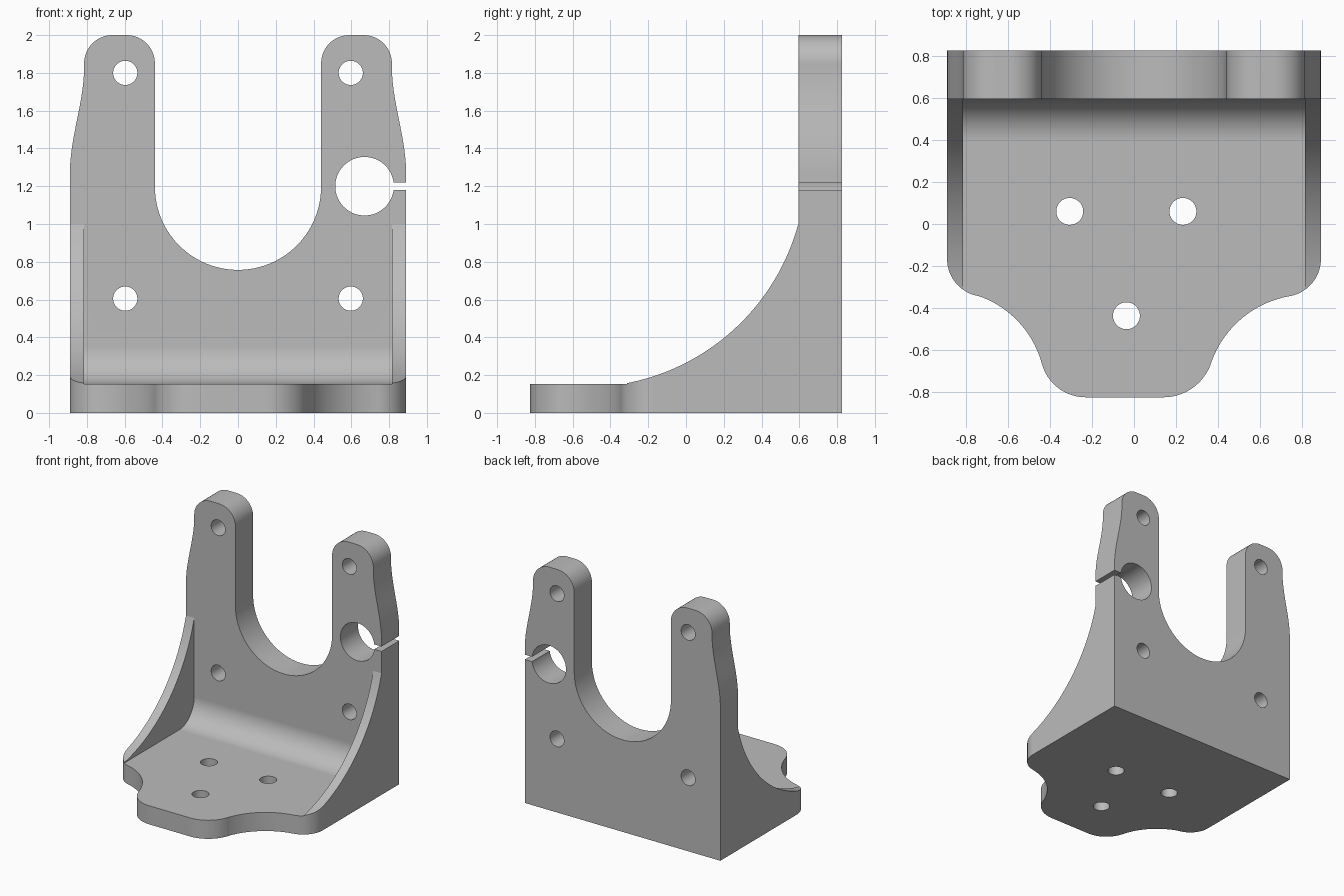
import bpy, bmesh
from math import sin, cos, radians

cube = bpy.data.objects.get("Cube")
if cube:
    bpy.data.objects.remove(cube, do_unlink=True)

grey = bpy.data.materials.new("plain grey")
grey.use_nodes = True
COLOUR = (0.5, 0.5, 0.5, 1)
grey.diffuse_color = COLOUR
grey.node_tree.nodes["Principled BSDF"].inputs["Base Color"].default_value = COLOUR


def arc(cx, cy, r, start, end, steps=20):
    """Points on a circle between two angles in degrees."""
    angles = [radians(start + (end - start) * i / steps) for i in range(steps + 1)]
    return [(cx + r * cos(a), cy + r * sin(a)) for a in angles]


def prism(name, profile, axis, low, high):
    """Extrude a 2D profile along x, y or z."""
    place = {"x": lambda p, d: (d, p[0], p[1]),
             "y": lambda p, d: (p[0], d, p[1]),
             "z": lambda p, d: (p[0], p[1], d)}[axis]
    bm = bmesh.new()
    ends = [[bm.verts.new(place(p, d)) for p in profile] for d in (low, high)]
    bm.faces.new(ends[0])
    bm.faces.new(ends[1][::-1])
    for i in range(len(profile)):
        bm.faces.new((ends[0][i - 1], ends[0][i], ends[1][i], ends[1][i - 1]))
    bmesh.ops.recalc_face_normals(bm, faces=bm.faces)
    mesh = bpy.data.meshes.new(name)
    bm.to_mesh(mesh)
    bm.free()
    mesh.materials.append(grey)
    obj = bpy.data.objects.new(name, mesh)
    bpy.context.collection.objects.link(obj)
    return obj


def carve(target, tool, operation="DIFFERENCE"):
    """Apply a boolean and discard the tool."""
    tool.hide_render = True
    mod = target.modifiers.new("carve", "BOOLEAN")
    mod.object, mod.operation, mod.solver = tool, operation, "EXACT"
    bpy.context.view_layer.objects.active = target
    bpy.ops.object.modifier_apply(modifier=mod.name)
    bpy.data.objects.remove(tool, do_unlink=True)


WIDE, GUSSET, BACK, FRONT, BASE = 0.89, 0.815, 0.825, 0.595, 0.153
ARM_OUT, ARM_IN, ARM_R = 0.815, 0.44, 0.15

# Side silhouette with the curved gusset edge
side = [(-BACK, 0), (BACK, 0), (BACK, 2), (FRONT, 2)]
side += arc(-0.535, 1.306, 1.17, -15.2, -79.8, 32)
side[4], side[-1] = (FRONT, 1.0), (-0.33, BASE)
side += [(-BACK, BASE)]
bracket = prism("motor_bracket", side, "x", -WIDE, WIDE)

# Hollow between the gussets, with a fillet at the back
hollow = [(-1, BASE)] + arc(FRONT - 0.2, BASE + 0.2, 0.2, -90, 0) + [(FRONT, 1.1), (-1, 1.1)]
carve(bracket, prism("hollow", hollow, "x", -GUSSET, GUSSET))

# Front outline: two rounded arms with waisted outer edges and a U opening
flank = []
for i in range(25):
    t = i / 24
    flank.append((WIDE - (WIDE - ARM_OUT) * t * t * (3 - 2 * t), 1.27 + 0.56 * t))
right = [(0.95, -0.1), (0.95, 1.2)] + flank
right += arc(ARM_OUT - ARM_R, 2 - ARM_R, ARM_R, 0, 90)
right += arc(ARM_IN + ARM_R, 2 - ARM_R, ARM_R, 90, 180)
opening = arc(0, 1.197, ARM_IN, 0, -180, 48)
left = [(-x, z) for x, z in reversed(right)]
carve(bracket, prism("front_outline", right + opening + left, "y", -1, 1), "INTERSECT")

# Base outline: rounded corners sweeping into a narrower front tongue
plan = [(0.95, 1), (-0.95, 1), (-0.95, -0.1)]
plan += arc(-0.71, -0.166, 0.18, 180, 253)
plan += arc(-0.893, -0.787, 0.47, 73, 15)[1:]
plan += arc(-0.23, -0.609, 0.216, 195, 270)[1:]
plan += arc(0.14, -0.585, 0.24, 270, 343)
plan += arc(0.825, -0.821, 0.485, 163, 100)[1:]
plan += arc(0.71, -0.166, 0.18, 280, 360)[1:] + [(0.95, -0.1)]
carve(bracket, prism("base_outline", plan, "z", -1, 3), "INTERSECT")

# Screw holes, clamp hole and clamp slot
for x in (-0.597, 0.597):
    for z in (0.605, 1.8):
        carve(bracket, prism("screw_hole", arc(x, z, 0.064, 0, 354.375, 63), "y", 0.3, 1))
for x, y in ((-0.306, 0.06), (0.233, 0.06), (-0.036, -0.437)):
    carve(bracket, prism("base_hole", arc(x, y, 0.064, 0, 354.375, 63), "z", -0.2, 0.4))
carve(bracket, prism("clamp_hole", arc(0.67, 1.2, 0.155, 0, 354.375, 63), "y", 0.3, 1))
slot = [(0.75, 1.18), (1, 1.18), (1, 1.22), (0.75, 1.22)]
carve(bracket, prism("clamp_slot", slot, "y", 0.3, 1))

# Smooth curves, crisp edges
bpy.ops.object.select_all(action="DESELECT")
bracket.select_set(True)
bpy.context.view_layer.objects.active = bracket
bpy.ops.object.shade_smooth_by_angle(angle=radians(8))
bracket.modifiers.new("flat_normals", "WEIGHTED_NORMAL").keep_sharp = True
